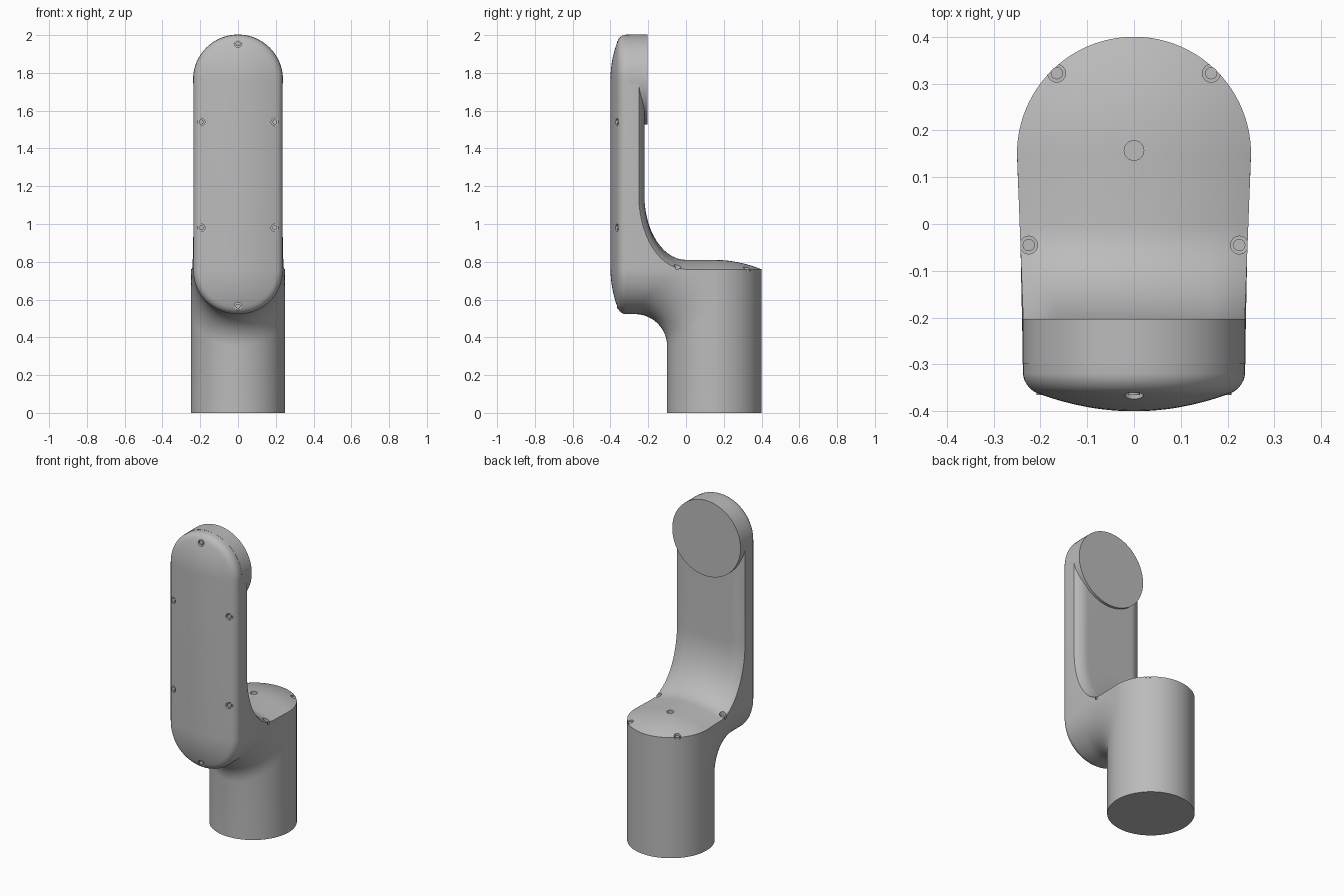
import bpy, bmesh, math
from math import sin, cos, sqrt, pi, radians
from mathutils import Matrix, Vector

if "Cube" in bpy.data.objects:
    bpy.data.objects.remove(bpy.data.objects["Cube"])

BASE_R, ARM_R, BASE_Y = 0.25, 0.237, 0.15
LOW_Z, HIGH_Z = 0.765, 1.765

grey = bpy.data.materials.new("satin grey")
grey.use_nodes = True
colour = (0.5, 0.5, 0.5, 1)
grey.diffuse_color = colour
grey.node_tree.nodes["Principled BSDF"].inputs["Base Color"].default_value = colour


def make_object(name, bm):
    bmesh.ops.recalc_face_normals(bm, faces=bm.faces)
    mesh = bpy.data.meshes.new(name)
    bm.to_mesh(mesh)
    bm.free()
    obj = bpy.data.objects.new(name, mesh)
    bpy.context.collection.objects.link(obj)
    mesh.materials.append(grey)
    return obj


def smooth(obj):
    bpy.ops.object.select_all(action='DESELECT')
    obj.select_set(True)
    bpy.context.view_layer.objects.active = obj
    bpy.ops.object.shade_smooth_by_angle(angle=radians(32))


def rod(bm, centre, axis, radius, depth, sides=24):
    turn = Vector((0, 0, 1)).rotation_difference(Vector(axis)).to_matrix().to_4x4()
    bmesh.ops.create_cone(bm, cap_ends=True, segments=sides, radius1=radius,
                          radius2=radius, depth=depth,
                          matrix=Matrix.Translation(centre) @ turn)


def half_width(y, z):
    # The housing narrows from the round base towards the arm
    k = min(1, max(0, (BASE_Y - y) / 0.35)) * min(1, max(0, (z - 0.4) / 0.3))
    return BASE_R + (ARM_R - BASE_R) * k


def crown(d):
    # Domed front cover with a rounded rim, by distance from the arm axis
    over = max(0, d - 0.207)
    return -0.4 + 0.04 * (d / 0.21) ** 2 + 0.03 - sqrt(max(0, 0.0009 - over * over))


def section(t):
    # Side profile of the housing for one slice across its width
    s, c = sin(t), cos(t)
    pts = [(BASE_Y - BASE_R * c, 0), (BASE_Y + BASE_R * c, 0)]
    # Domed top of the base
    for i in range(9):
        v = 1 - i / 8
        pts.append((BASE_Y + BASE_R * c * v, 0.81 - 0.05 * (s * s + c * c * v * v)))
    # Concave sweep up to the back of the arm
    back = -0.22 - 0.03 * max(0, (abs(s) - 0.7) / 0.3) ** 2
    low = 0.81 - 0.05 * s * s
    for i in range(15):
        a = i / 14 * pi / 2
        pts.append((back * sin(a), 1.15 - (1.15 - low) * cos(a)))
    pts += [(back, HIGH_Z), (back, HIGH_Z + ARM_R * c)]
    # Crowned front, from the top end to the bottom end
    steps = [sin(i / 14 * pi / 2) for i in range(15)]
    edge = [(u, crown(ARM_R * sqrt(s * s + c * c * u * u))) for u in steps]
    pts += [(y, HIGH_Z + ARM_R * c * u) for u, y in reversed(edge)]
    pts += [(y, LOW_Z - 0.005 * u - ARM_R * c * u) for u, y in edge]
    # Underside fillet between arm and base
    r = 0.17 + 0.04 * s * s
    cy, cz = BASE_Y - BASE_R * c - r, LOW_Z - 0.005 - ARM_R * c - r
    for i in range(13):
        a = i / 12 * pi / 2
        pts.append((cy + r * sin(a), cz + r * cos(a)))
    return [(half_width(y, z) * s, y, z) for y, z in pts]


# Main housing lofted across its width
bm = bmesh.new()
slices = 44
rows = []
for i in range(slices + 1):
    t = radians(-88 + 176 * i / slices)
    rows.append([bm.verts.new(p) for p in section(t)])
for a, b in zip(rows, rows[1:]):
    for j in range(len(a)):
        k = (j + 1) % len(a)
        bm.faces.new((a[j], a[k], b[k], b[j]))
bm.faces.new(rows[0])
bm.faces.new(rows[-1])
housing = make_object("housing", bm)

# Screw positions on the front cover and on the base top
front_screws = [(0, 1.955), (0, 0.565)] + [(x, z) for x in (-0.195, 0.195) for z in (0.98, 1.54)]
top_screws = [(x * side, y) for side in (-1, 1) for x, y in ((0.165, 0.322), (0.225, -0.045))]

# Counterbores and the central hole
bm = bmesh.new()
for x, z in front_screws:
    rod(bm, (x, -0.407, z), (0, 1, 0), 0.02, 0.1)
for x, y in top_screws:
    rod(bm, (x, y, 0.8), (0, 0, 1), 0.019, 0.1)
rod(bm, (0, 0.157, 0.82), (0, 0, 1), 0.021, 0.08)
cutter = make_object("hole_cutter", bm)
cutter.hide_render = True
cut = housing.modifiers.new("holes", 'BOOLEAN')
cut.operation, cut.solver, cut.object = 'DIFFERENCE', 'EXACT', cutter
bpy.context.view_layer.objects.active = housing
bpy.ops.object.modifier_apply(modifier=cut.name)
bpy.data.objects.remove(cutter)
smooth(housing)

# Screw heads sitting in the counterbores
bm = bmesh.new()
for x, z in front_screws:
    rod(bm, (x, -0.355, z), (0, 1, 0), 0.013, 0.02, 16)
for x, y in top_screws:
    rod(bm, (x, y, 0.75), (0, 0, 1), 0.013, 0.02, 16)
smooth(make_object("screw_heads", bm))

# Round mounting flange on the back of the arm head
bm = bmesh.new()
rod(bm, (0, -0.251, HIGH_Z), (0, 1, 0), ARM_R + 0.001, 0.096, 80)
flange = make_object("mounting_flange", bm)
smooth(flange)
